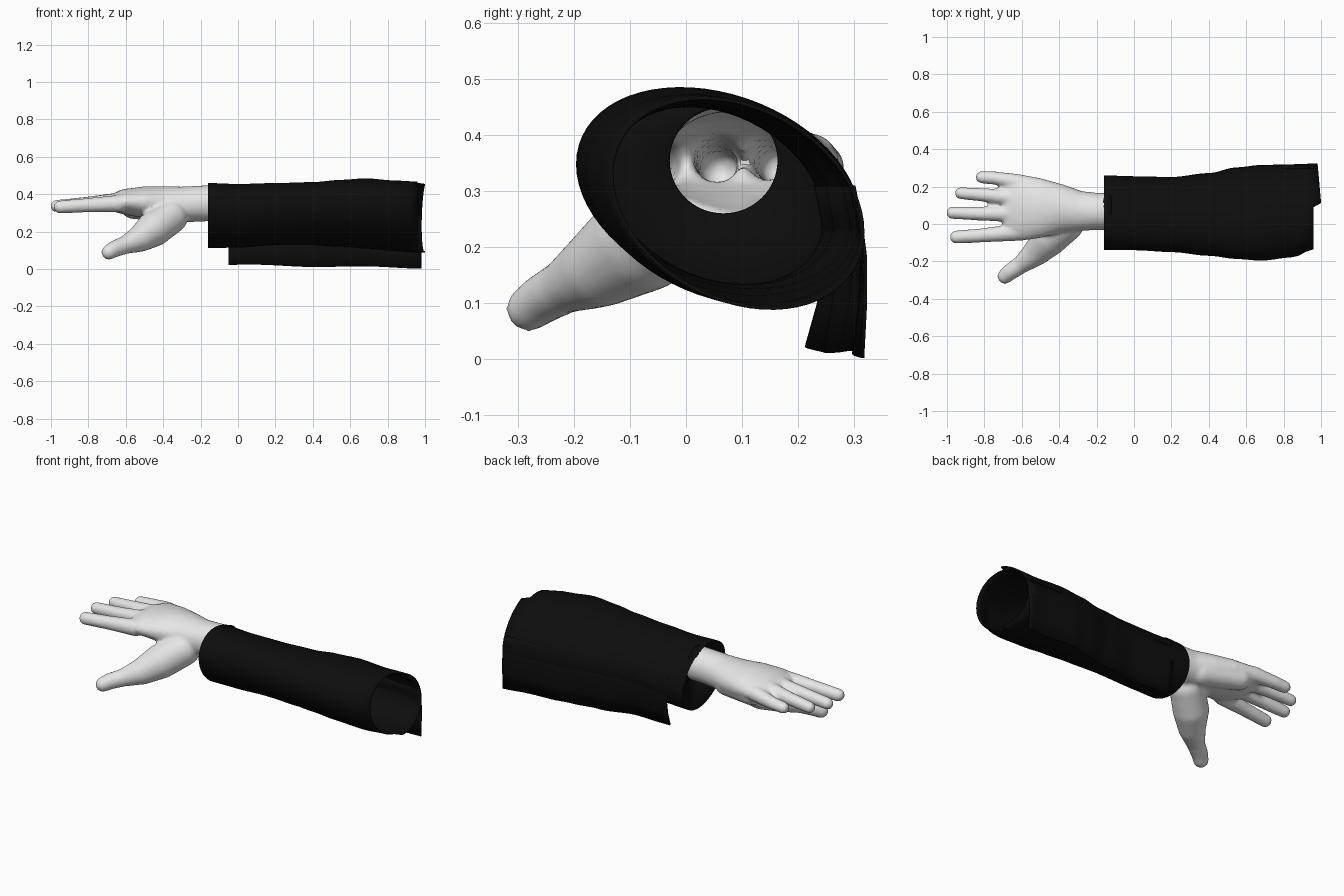
import bpy, bmesh, math
from mathutils import Matrix

cube = bpy.data.objects.get("Cube")
if cube:
    bpy.data.objects.remove(cube, do_unlink=True)


def material(name, rgb):
    m = bpy.data.materials.new(name)
    m.use_nodes = True
    m.diffuse_color = (*rgb, 1)
    m.node_tree.nodes["Principled BSDF"].inputs["Base Color"].default_value = (*rgb, 1)
    return m


pale = material("pale grey skin", (0.8, 0.8, 0.8))
black = material("black cloth", (0.004, 0.004, 0.004))


def add_object(name, bm, mat):
    mesh = bpy.data.meshes.new(name)
    bm.to_mesh(mesh)
    bm.free()
    mesh.materials.append(mat)
    ob = bpy.data.objects.new(name, mesh)
    bpy.context.collection.objects.link(ob)
    return ob


def smooth(ob):
    bpy.ops.object.select_all(action='DESELECT')
    ob.select_set(True)
    bpy.context.view_layer.objects.active = ob
    bpy.ops.object.shade_smooth_by_angle(angle=math.radians(40))


def limb(bm, points, steps=8):
    """Chain of ellipsoids through points of (x, y, z, width radius, height radius)."""
    for a, b in zip(points, points[1:]):
        for i in range(steps + 1):
            x, y, z, ry, rz = (p + (q - p) * i / steps for p, q in zip(a, b))
            ry, rz = ry + 0.003, rz + 0.003
            bmesh.ops.create_icosphere(
                bm, subdivisions=3, radius=1,
                matrix=Matrix.Translation((x, y, z)) @ Matrix.Diagonal((min(ry, rz), ry, rz, 1)))


def round_limb(bm, points):
    limb(bm, [(x, y, z, r, r) for x, y, z, r in points])


# Hand: wrist and palm
WRIST_END = -0.12
bm = bmesh.new()
limb(bm, [(-0.06, .067, .355, .097, .094), (-0.20, .067, .35, .097, .094),
          (-0.30, .07, .345, .106, .093), (-0.40, .085, .35, .128, .09),
          (-0.50, .085, .357, .158, .082), (-0.60, .087, .36, .176, .066),
          (-0.66, .085, .355, .16, .045)])
# Heel of the palm
round_limb(bm, [(-0.36, .12, .32, .07), (-0.56, .18, .335, .065)])
# Thumb with its fleshy root
round_limb(bm, [(-0.36, .0, .28, .09), (-0.45, -.075, .215, .093), (-0.52, -.15, .165, .07),
                (-0.60, -.215, .13, .046), (-0.66, -.255, .108, .042), (-0.69, -.28, .09, .038)])
# Four fingers: little, ring, middle, index
for base, middle, tip in (
        ((-.62, .225, .36, .04), (-.74, .245, .348, .033), (-.815, .25, .342, .03)),
        ((-.64, .14, .365, .042), (-.80, .155, .352, .034), (-.926, .165, .342, .03)),
        ((-.64, .055, .362, .043), (-.82, .055, .348, .035), (-.970, .06, .337, .031)),
        ((-.64, -.045, .35, .044), (-.80, -.06, .342, .036), (-.95, -.07, .332, .033))):
    round_limb(bm, [base, middle, tip])
hand = add_object("hand", bm, pale)

# Fuse into one skin, soften, and open the wrist end
remesh = hand.modifiers.new("fuse", 'REMESH')
remesh.mode = 'VOXEL'
remesh.voxel_size = 0.01
soft = hand.modifiers.new("soften", 'SMOOTH')
soft.factor = 0.5
soft.iterations = 7
evaluated = hand.evaluated_get(bpy.context.evaluated_depsgraph_get())
bm = bmesh.new()
bm.from_mesh(evaluated.to_mesh())
evaluated.to_mesh_clear()
hand.modifiers.clear()
bmesh.ops.bisect_plane(bm, geom=bm.verts[:] + bm.edges[:] + bm.faces[:],
                       plane_co=(WRIST_END, 0, 0), plane_no=(1, 0, 0), clear_outer=True)
bm.to_mesh(hand.data)
bm.free()
smooth(hand)

# Sleeve sections: x, front y, back y, bottom z, top z
SECTIONS = [(-0.16, -.14, .26, .112, .46), (0.0, -.14, .255, .115, .455),
            (0.2, -.15, .25, .128, .46), (0.4, -.17, .27, .128, .465),
            (0.55, -.187, .30, .12, .477), (0.68, -.196, .312, .11, .485),
            (0.85, -.178, .315, .095, .473), (0.96, -.135, .318, .088, .468)]


def section(x):
    """Sleeve section eased between the listed ones."""
    for a, b in zip(SECTIONS, SECTIONS[1:]):
        if x <= b[0]:
            f = (x - a[0]) / (b[0] - a[0])
            f = f * f * (3 - 2 * f)
            return [p + (q - p) * f for p, q in zip(a[1:], b[1:])]
    return SECTIONS[-1][1:]


def grid(bm, rows, closed):
    rows = [[bm.verts.new(p) for p in row] for row in rows]
    n = len(rows[0])
    for low, high in zip(rows, rows[1:]):
        for c in range(n if closed else n - 1):
            d = (c + 1) % n
            bm.faces.new((low[c], low[d], high[d], high[c]))


# Sleeve: ring closing on the wrist, then the slanted tube with a stepped open end
COLS, ROWS = 64, 28
angles = [2 * math.pi * c / COLS for c in range(COLS)]
rows = [[(WRIST_END, .067 + .096 * math.cos(t), .354 + .094 * math.sin(t)) for t in angles]]
for r in range(ROWS + 1):
    x = -0.16 + 1.12 * r / ROWS
    y0, y1, z0, z1 = section(x)
    row = []
    for t in angles:
        u, v = math.cos(t), math.sin(t - 0.27)
        extra = 0.042 - 0.02 * u if r == ROWS and u > 0.05 else 0
        row.append((x + extra, (y0 + y1) / 2 + u * (y1 - y0) / 2,
                    (z0 + z1) / 2 + v * (z1 - z0) / 2))
    rows.append(row)
bm = bmesh.new()
grid(bm, rows, True)
sleeve = add_object("sleeve", bm, black)

# Hanging drape along the back of the sleeve
rows = []
for i in range(41):
    f = i / 40
    x = -0.05 + 1.03 * f
    back = section(x)[1]
    wave = 0.004 * math.sin(20 * f)
    bottom = 0.022 - 0.016 * f + 0.004 * math.sin(11 * f)
    rows.append([(x, back - 0.032 * (1 - f) - 0.004 + wave, bottom),
                 (x, back - 0.015 * (1 - f) + 0.003 + wave / 2, 0.1),
                 (x, back + 0.005 * f, 0.18),
                 (x, back - 0.004, 0.25),
                 (x, back - 0.016, 0.31)])
bm = bmesh.new()
grid(bm, rows, False)
drape = add_object("sleeve_drape", bm, black)

for ob in (sleeve, drape):
    cloth = ob.modifiers.new("cloth thickness", 'SOLIDIFY')
    cloth.thickness = 0.006
    cloth.offset = -1
    smooth(ob)
